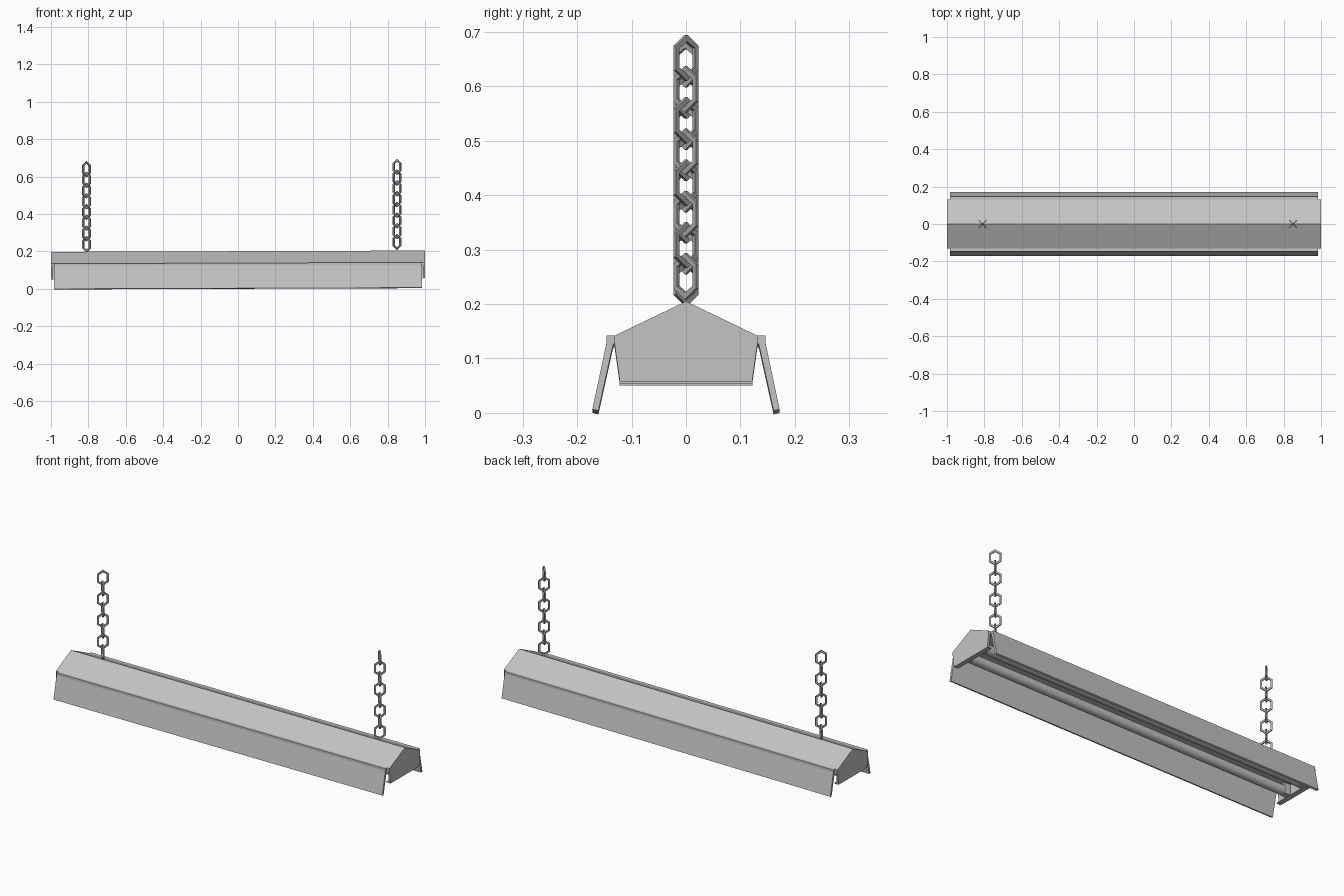
import bpy
import bmesh
from math import radians
from mathutils import Matrix, Vector

cube = bpy.data.objects.get("Cube")
if cube:
    bpy.data.objects.remove(cube, do_unlink=True)

TILT = 0.0035  # the fixture hangs very slightly out of level


def material(name, value):
    m = bpy.data.materials.new(name)
    m.use_nodes = True
    colour = (value, value, value, 1)
    m.diffuse_color = colour
    m.node_tree.nodes["Principled BSDF"].inputs["Base Color"].default_value = colour
    return m


fixture_grey = material("fixture grey", 0.55)
chain_grey = material("chain grey", 0.42)


def finish(name, bm, mat):
    """Apply the slight tilt and turn the mesh into an object."""
    for v in bm.verts:
        v.co.z += TILT * (v.co.x + 1)
    bmesh.ops.recalc_face_normals(bm, faces=bm.faces)
    mesh = bpy.data.meshes.new(name)
    bm.to_mesh(mesh)
    bm.free()
    mesh.materials.append(mat)
    obj = bpy.data.objects.new(name, mesh)
    bpy.context.collection.objects.link(obj)
    return obj


def extrude_profile(name, profile, x0, x1):
    """Run a (y, z) profile along x."""
    bm = bmesh.new()
    face = bm.faces.new([bm.verts.new((x0, y, z)) for y, z in profile])
    moved = bmesh.ops.extrude_face_region(bm, geom=[face])["geom"]
    bmesh.ops.translate(bm, vec=(x1 - x0, 0, 0),
                        verts=[g for g in moved if isinstance(g, bmesh.types.BMVert)])
    # the starting face is kept by the extrusion, so both ends are closed
    return finish(name, bm, fixture_grey)


def mirrored(half):
    return half + [(-y, z) for y, z in reversed(half) if y]


# Gabled housing, open below between the end plates
extrude_profile("housing", mirrored([(0, 0.198), (0.131, 0.135), (0.131, 0.122)]), -0.99, 0.99)

# End plates with a small turned-in foot
plate = mirrored([(0, 0.198), (0.131, 0.135), (0.131, 0.118), (0.122, 0.055), (0.122, 0.050)])
foot = [(-0.122, 0.050), (0.122, 0.050), (0.122, 0.055), (-0.122, 0.055)]
for side, label in ((-1, "right"), (1, "left")):
    extrude_profile(label + "_end_plate", plate, side * 0.99, side)
    extrude_profile(label + "_end_foot", foot, side * 0.975, side)

# Splayed reflector skirts hooked over the eaves
skirt = [(0.131, 0.135), (0.146, 0.135), (0.146, 0.122), (0.172, 0.0),
         (0.161, -0.003), (0.134, 0.118), (0.131, 0.122)]
for side, label in ((-1, "front"), (1, "back")):
    extrude_profile(label + "_skirt", [(side * y, z) for y, z in skirt], -0.985, 0.985)


def cylinder(name, radius, x0, x1, y, z):
    bm = bmesh.new()
    turn = Matrix.Translation(((x0 + x1) / 2, y, z)) @ Matrix.Rotation(radians(90), 4, 'Y')
    bmesh.ops.create_cone(bm, cap_ends=True, segments=16, radius1=radius, radius2=radius,
                          depth=x1 - x0, matrix=turn)
    obj = finish(name, bm, fixture_grey)
    bpy.ops.object.select_all(action='DESELECT')
    obj.select_set(True)
    bpy.context.view_layer.objects.active = obj
    bpy.ops.object.shade_smooth_by_angle(angle=radians(40))


# Two lamp tubes and their end sockets
for side, label in ((-1, "front"), (1, "back")):
    y = side * 0.055
    cylinder(label + "_tube", 0.025, -0.955, 0.955, y, 0.086)
    for end, end_label in ((-1, "right"), (1, "left")):
        socket = [(y - 0.016, 0.065), (y + 0.016, 0.065), (y + 0.016, 0.125), (y - 0.016, 0.125)]
        extrude_profile(f"{label}_{end_label}_socket", socket, end * 0.955, end * 0.99)


def hexagon(width, shoulder, apex):
    return [(0, apex), (width, shoulder), (width, -shoulder),
            (0, -apex), (-width, -shoulder), (-width, shoulder)]


def add_link(bm, centre, angle):
    """One six-sided link, flat in a vertical plane turned by angle."""
    turn = Matrix.Translation(centre) @ Matrix.Rotation(angle, 4, 'Z')
    outer = hexagon(0.029, 0.022, 0.0425)
    inner = hexagon(0.020, 0.018, 0.030)
    t = 0.0035
    rings = [[bm.verts.new(turn @ Vector((u, d, w))) for u, w in loop]
             for loop, d in ((outer, -t), (outer, t), (inner, t), (inner, -t))]
    for a in range(4):
        p, q = rings[a], rings[(a + 1) % 4]
        for i in range(6):
            j = (i + 1) % 6
            bm.faces.new((p[i], p[j], q[j], q[i]))


# Hanging chains, alternate links at right angles
for label, x, bottom, start in (("right", -0.81, 0.196, 45), ("left", 0.85, 0.202, 135)):
    bm = bmesh.new()
    for i in range(8):
        z = bottom + 0.0425 + (7 - i) * 0.0573
        add_link(bm, (x, 0, z), radians(start + 90 * (i % 2)))
    finish(label + "_chain", bm, chain_grey)
